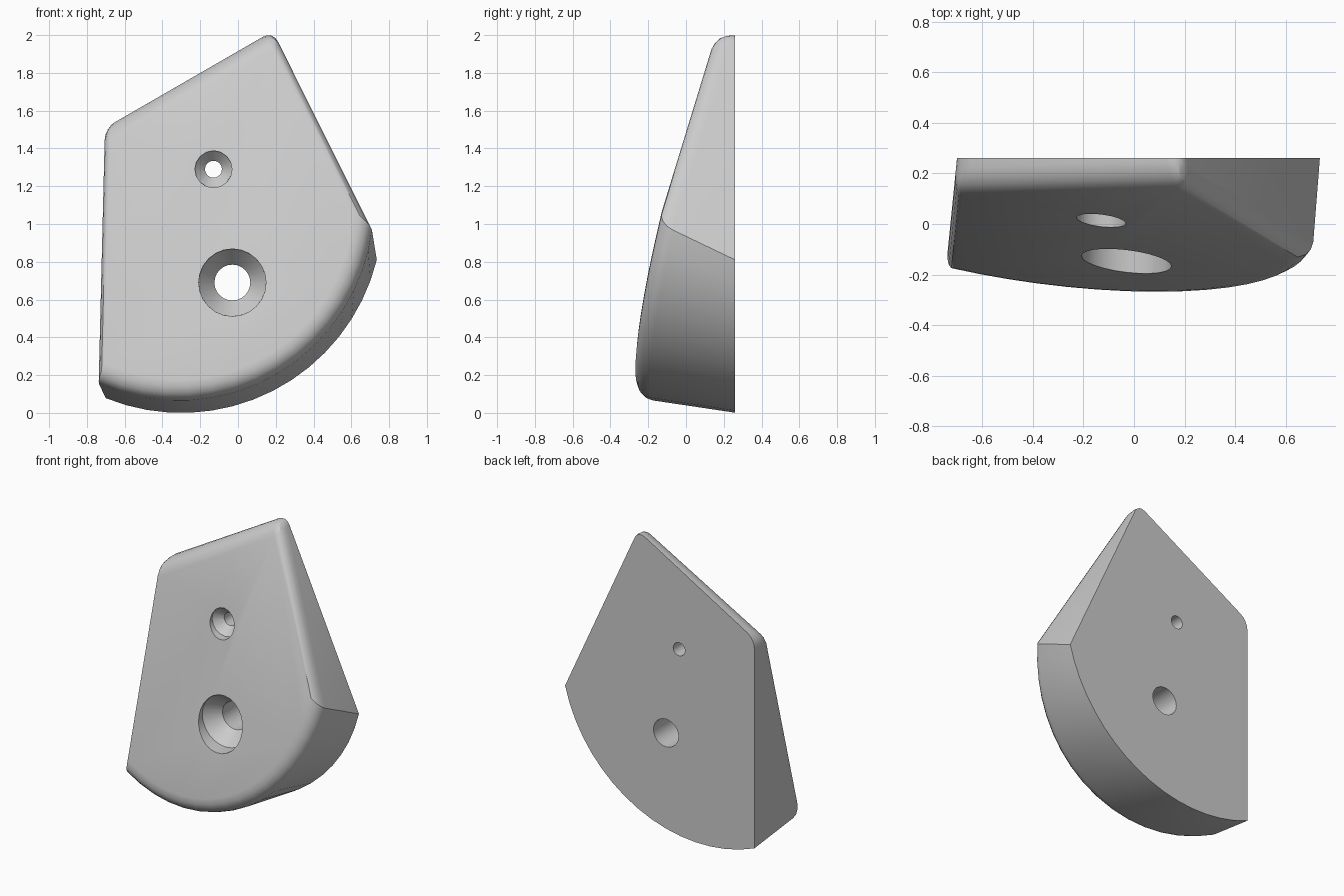
import bpy, bmesh, math

if "Cube" in bpy.data.objects:
    bpy.data.objects.remove(bpy.data.objects["Cube"])

BACK = 0.26
ARC = 16          # segments of the round lower edge
CX, CZ = -0.3, 1.066


def outline(i, y):
    """Point i of the drafted outline at depth y (arc points, then two top corners)."""
    t = BACK - y
    r = 1.066 - 0.15 * t
    left = -0.70 - 0.1 * t
    right = lambda z: 0.735 + 0.14 * t + (0.81 - z) / 2.19
    if i <= ARC:
        a0 = -math.pi + math.acos((left - CX) / r) * -1 + math.pi
        lo, hi = -1.0, 0.3      # find where the right side meets the arc
        for _ in range(40):
            mid = (lo + hi) / 2
            inside = CX + r * math.cos(mid) < right(CZ + r * math.sin(mid))
            lo, hi = (mid, hi) if inside else (lo, mid)
        a = a0 + (lo - a0) * i / ARC
        return CX + r * math.cos(a), CZ + r * math.sin(a)
    if i == ARC + 1:
        x = (0.505 + 0.307 * t) / 2.767
        return x, 1.915 + 0.577 * x
    return left, 1.915 + 0.577 * left


def front_point(i):
    """Slide point i forward until it meets the sloping front plane."""
    y = 0.0
    for _ in range(30):
        x, z = outline(i, y)
        y = 0.13 - 0.116 * (x - 0.17) + 0.248 * (z - 1.9)
    return x, y, z


def make_object(name, bm):
    bmesh.ops.recalc_face_normals(bm, faces=bm.faces)
    me = bpy.data.meshes.new(name)
    bm.to_mesh(me)
    bm.free()
    ob = bpy.data.objects.new(name, me)
    bpy.context.collection.objects.link(ob)
    return ob


def lathe_cutter(name, x, z, profile, sides=24):
    """Turned cutter along y from (radius, y) pairs."""
    bm = bmesh.new()
    rings = [[bm.verts.new((x + r * math.cos(2 * math.pi * k / sides), y,
                            z + r * math.sin(2 * math.pi * k / sides)))
              for k in range(sides)] for r, y in profile]
    for a, b in zip(rings, rings[1:]):
        for k in range(sides):
            j = (k + 1) % sides
            bm.faces.new((a[k], a[j], b[j], b[k]))
    bm.faces.new(rings[0])
    bm.faces.new(rings[-1])
    ob = make_object(name, bm)
    ob.hide_render = True
    ob.hide_viewport = False
    return ob


# wedge body with weighted edge rounding
bm = bmesh.new()
weight = bm.edges.layers.float.new("bevel_weight_edge")
n = ARC + 3
back, front = [], []
for i in range(n):
    x, z = outline(i, BACK)
    back.append(bm.verts.new((x, BACK, z)))
    front.append(bm.verts.new(front_point(i)))
bm.faces.new(back)
bm.faces.new(front)
for i in range(n):
    j = (i + 1) % n
    bm.faces.new((back[i], back[j], front[j], front[i]))
    w = 1.0 if i < ARC else (0.55, 0.85, 0.35)[i - ARC]
    bm.edges.get((front[i], front[j]))[weight] = w
for i in (ARC + 1, ARC + 2):
    bm.edges.get((front[i], back[i]))[weight] = 0.6
body = make_object("wedge_body", bm)

bevel = body.modifiers.new("rounding", 'BEVEL')
bevel.limit_method = 'WEIGHT'
bevel.width = 0.1
bevel.segments = 4
bevel.use_clamp_overlap = False

# two countersunk screw holes
cutters = [
    lathe_cutter("large_hole_cutter", -0.03, 0.69,
                 [(0.18, -0.5), (0.178, -0.09), (0.095, 0.01), (0.095, 0.4)]),
    lathe_cutter("small_hole_cutter", -0.13, 1.29,
                 [(0.1, -0.4), (0.098, 0.045), (0.045, 0.1), (0.045, 0.4)], 16),
]
for c in cutters:
    m = body.modifiers.new(c.name, 'BOOLEAN')
    m.operation = 'DIFFERENCE'
    m.solver = 'EXACT'
    m.object = c

bpy.context.view_layer.objects.active = body
body.select_set(True)
for m in list(body.modifiers):
    bpy.ops.object.modifier_apply(modifier=m.name)
for c in cutters:
    bpy.data.objects.remove(c)
bpy.ops.object.shade_smooth_by_angle(angle=math.radians(28))
